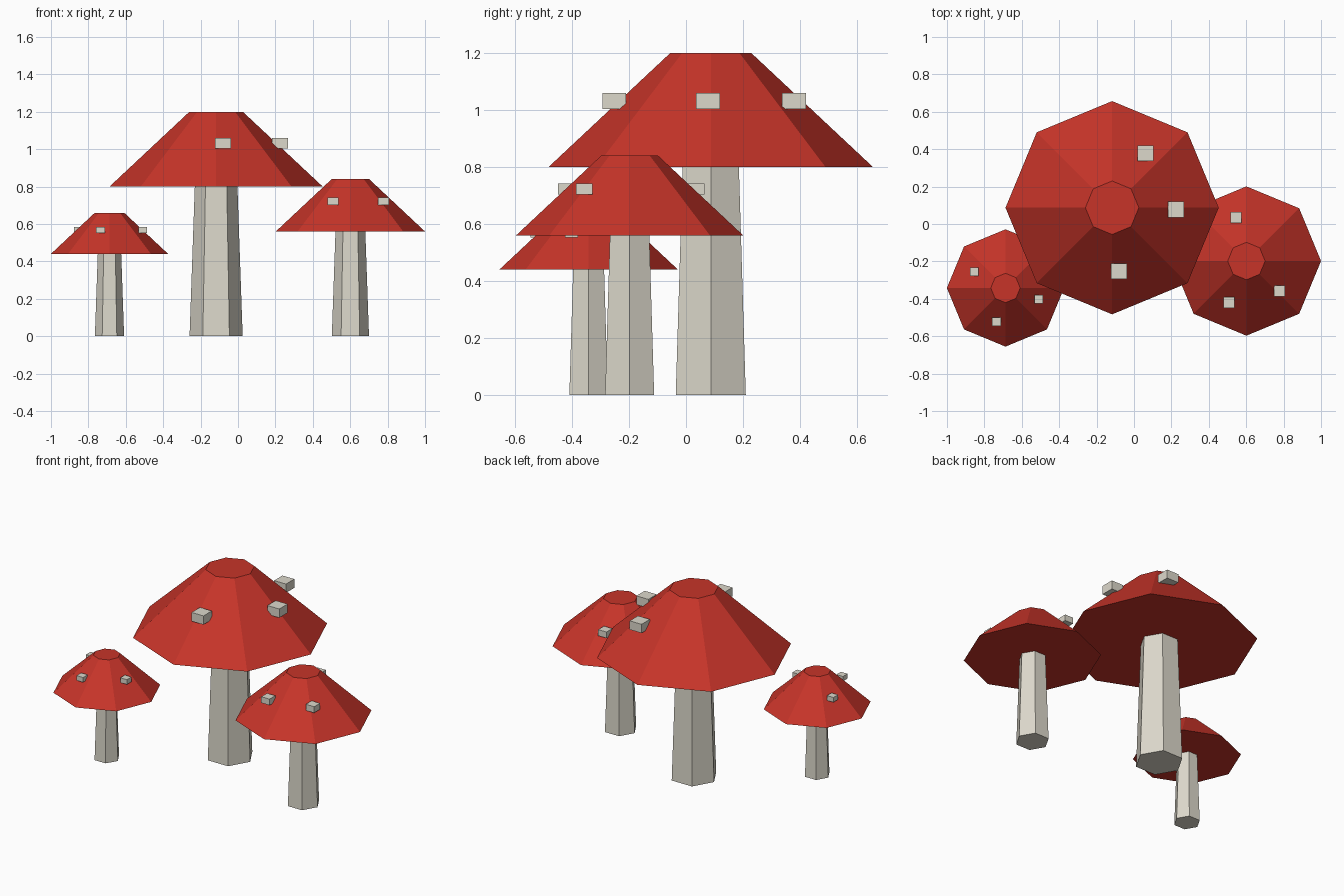
import bpy
from math import pi

if "Cube" in bpy.data.objects:
    bpy.data.objects.remove(bpy.data.objects["Cube"])


def material(name, rgb):
    m = bpy.data.materials.new(name)
    m.diffuse_color = (*rgb, 1)
    m.use_nodes = True
    m.node_tree.nodes["Principled BSDF"].inputs["Base Color"].default_value = m.diffuse_color
    return m


RED = material("cap_red", (0.57, 0.034, 0.022))
CREAM = material("stem_cream", (0.72, 0.69, 0.60))


def frustum(name, sides, r1, r2, x, y, z0, z1, mat):
    bpy.ops.mesh.primitive_cone_add(
        vertices=sides, radius1=r1, radius2=r2, depth=z1 - z0,
        location=(x, y, (z0 + z1) / 2), rotation=(0, 0, pi / 2))
    ob = bpy.context.object
    ob.name = name
    ob.data.materials.append(mat)


def mushroom(name, x, y, s, spots):
    # tapered six-sided stem
    frustum(name + "_stem", 6, 0.142 * s, 0.114 * s, x, y, 0, 0.8 * s, CREAM)
    # eight-sided cap with flat top and underside
    frustum(name + "_cap", 8, 0.57 * s, 0.143 * s, x, y, 0.8 * s, 1.2 * s, RED)
    # square spots sunk into the cap
    for i, (sx, sy) in enumerate(spots):
        bpy.ops.mesh.primitive_cube_add(size=1, location=(sx, sy, 1.032 * s))
        ob = bpy.context.object
        ob.name = f"{name}_spot_{i + 1}"
        ob.scale = (0.084 * s, 0.084 * s, 0.056 * s)
        ob.data.materials.append(CREAM)


mushroom("large", -0.117, 0.087, 1.0,
         [(0.061, 0.379), (0.225, 0.077), (-0.08, -0.252)])
mushroom("medium", 0.601, -0.198, 0.7,
         [(0.545, 0.036), (0.779, -0.357), (0.508, -0.42)])
mushroom("small", -0.687, -0.342, 0.55,
         [(-0.855, -0.256), (-0.51, -0.402), (-0.735, -0.523)])
